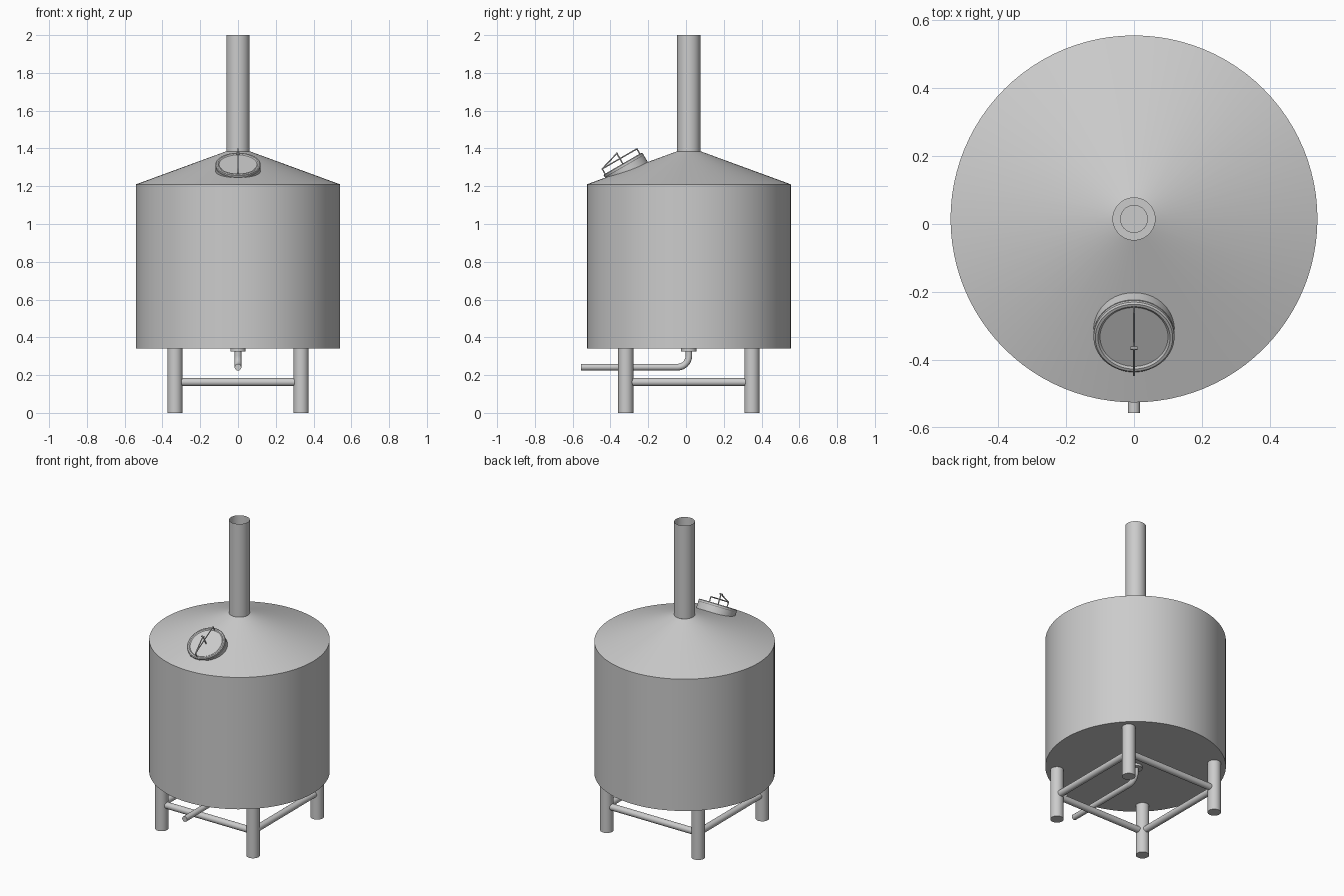
import bpy, bmesh, math
from mathutils import Vector, Matrix

if "Cube" in bpy.data.objects:
    bpy.data.objects.remove(bpy.data.objects["Cube"])

CY = 0.015  # tank axis in y


def finish(name, bm, matrix=None):
    if matrix:
        bm.transform(matrix)
    me = bpy.data.meshes.new(name)
    bm.to_mesh(me)
    bm.free()
    ob = bpy.data.objects.new(name, me)
    bpy.context.collection.objects.link(ob)
    bpy.ops.object.select_all(action='DESELECT')
    ob.select_set(True)
    bpy.context.view_layer.objects.active = ob
    bpy.ops.object.shade_smooth_by_angle(angle=math.radians(30))
    return ob


def lathe(name, profile, matrix, n=64):
    """Revolve (radius, height) points around local z; radius 0 closes the end."""
    bm = bmesh.new()
    vs = [bm.verts.new((r, 0, z)) for r, z in profile]
    es = [bm.edges.new(p) for p in zip(vs, vs[1:])]
    bmesh.ops.spin(bm, geom=vs + es, cent=(0, 0, 0), axis=(0, 0, 1),
                   angle=2 * math.pi, steps=n, use_duplicate=False)
    bmesh.ops.remove_doubles(bm, verts=bm.verts, dist=1e-5)
    bmesh.ops.recalc_face_normals(bm, faces=bm.faces)
    return finish(name, bm, matrix)


def rod(name, a, b, r, n=24):
    a, b = Vector(a), Vector(b)
    bm = bmesh.new()
    rot = Vector((0, 0, 1)).rotation_difference(b - a).to_matrix().to_4x4()
    bmesh.ops.create_cone(bm, cap_ends=True, segments=n, radius1=r, radius2=r,
                          depth=(b - a).length,
                          matrix=Matrix.Translation((a + b) / 2) @ rot)
    return finish(name, bm)


axis = Matrix.Translation((0, CY, 0))

# Tank body with conical roof, and open chimney
lathe("tank_body", [(0, 0.34), (0.54, 0.34), (0.54, 1.21), (0.062, 1.385)], axis, 96)
lathe("chimney", [(0.062, 1.385), (0.062, 2.0)], axis, 48)

# Legs and cross bars
L = 0.334
corners = [(-L, CY - L), (L, CY - L), (L, CY + L), (-L, CY + L)]
for i, (x, y) in enumerate(corners):
    x2, y2 = corners[(i + 1) % 4]
    rod(f"leg_{i + 1}", (x, y, 0), (x, y, 0.34), 0.04, 32)
    rod(f"cross_bar_{i + 1}", (x, y, 0.163), (x2, y2, 0.163), 0.021)

# Drain pipe: flange and bent tube
rod("drain_flange", (0, CY, 0.325), (0, CY, 0.345), 0.041, 32)
R, zc = 0.06, 0.242
pts = [(0, CY, 0.335)]
for k in range(9):
    t = math.pi / 2 * k / 8
    pts.append((0, CY - R + R * math.cos(t), zc + R - R * math.sin(t)))
pts.append((0, -0.557, zc))
cu = bpy.data.curves.new("drain_pipe", 'CURVE')
cu.dimensions = '3D'
cu.bevel_depth = 0.018
cu.bevel_resolution = 5
cu.use_fill_caps = True
sp = cu.splines.new('POLY')
sp.points.add(len(pts) - 1)
for p, co in zip(sp.points, pts):
    p.co = (*co, 1)
bpy.context.collection.objects.link(bpy.data.objects.new("drain_pipe", cu))

# Hatch: tilted collar and lid
hatch = Matrix.Translation((0, -0.335, 1.32)) @ Matrix.Rotation(math.radians(30), 4, 'X')
lathe("hatch_collar", [(0, -0.066), (0.119, -0.066), (0.119, -0.018), (0.115, -0.018)], hatch)
lathe("hatch_lid", [(0.115, -0.02), (0.119, -0.014), (0.119, -0.004), (0.114, 0.0),
                    (0.106, 0.0), (0.1, -0.005), (0, -0.005)], hatch)

# Hatch clamp: strap on end posts with a central handle
clamp = {"clamp_strap": ((-0.108, 0.03), (0.104, 0.03)),
         "clamp_post_low": ((-0.108, -0.01), (-0.108, 0.033)),
         "clamp_post_high": ((0.104, -0.005), (0.104, 0.033)),
         "clamp_screw": ((0, -0.006), (0, 0.064)),
         "clamp_brace_low": ((-0.108, 0.03), (0, 0.062)),
         }
for name, (a, b) in clamp.items():
    rod(name, hatch @ Vector((0, *a)), hatch @ Vector((0, *b)), 0.0035, 10)
rod("clamp_handle", hatch @ Vector((-0.01, 0, 0.062)), hatch @ Vector((0.01, 0, 0.062)), 0.005, 12)
